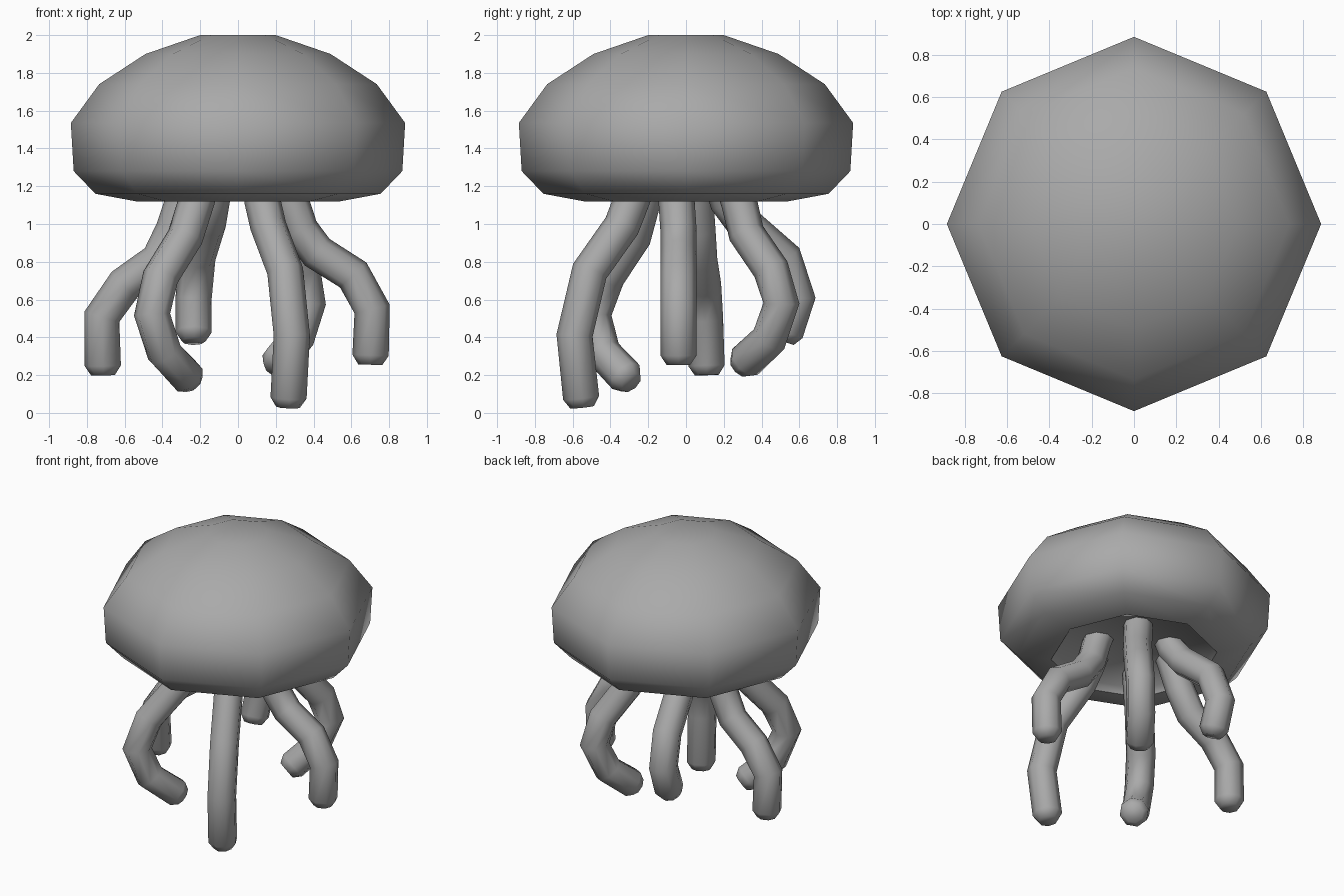
import bpy, bmesh, math
from mathutils import Vector

cube = bpy.data.objects.get("Cube")
if cube:
    bpy.data.objects.remove(cube, do_unlink=True)

SIDES = 8
ARM_RADIUS = 0.096

grey = bpy.data.materials.new("soft_grey")
grey.use_nodes = True
tone = (0.4, 0.4, 0.4, 1)
grey.diffuse_color = tone
grey.node_tree.nodes["Principled BSDF"].inputs["Base Color"].default_value = tone


def finish(name, bm):
    """Turn a bmesh into a smooth-shaded grey object."""
    bmesh.ops.recalc_face_normals(bm, faces=bm.faces)
    mesh = bpy.data.meshes.new(name)
    bm.to_mesh(mesh)
    bm.free()
    mesh.materials.append(grey)
    obj = bpy.data.objects.new(name, mesh)
    bpy.context.collection.objects.link(obj)
    bpy.ops.object.select_all(action="DESELECT")
    obj.select_set(True)
    bpy.context.view_layer.objects.active = obj
    bpy.ops.object.shade_smooth_by_angle(angle=math.radians(62))
    return obj


def add_ring(bm, centre, u, v, radius):
    angles = [math.tau * i / SIDES for i in range(SIDES)]
    return [bm.verts.new(centre + (u * math.cos(a) + v * math.sin(a)) * radius)
            for a in angles]


def skin(bm, rings):
    """Bridge consecutive rings and cap both ends."""
    for low, high in zip(rings, rings[1:]):
        for i in range(SIDES):
            j = (i + 1) % SIDES
            bm.faces.new((low[i], low[j], high[j], high[i]))
    bm.faces.new(rings[0])
    bm.faces.new(rings[-1])


# Eight-sided bell with a shallow recess underneath: (radius, height)
bell_profile = [(0.2, 2.0), (0.49, 1.9), (0.735, 1.74), (0.885, 1.535),
                (0.87, 1.28), (0.755, 1.16), (0.54, 1.12), (0.51, 1.165)]
bm = bmesh.new()
X, Y = Vector((1, 0, 0)), Vector((0, 1, 0))
skin(bm, [add_ring(bm, Vector((0, 0, z)), X, Y, r) for r, z in bell_profile])
finish("bell", bm)


def tentacle(name, points):
    """Sweep an eight-sided tube along a path, with mitred bends and a blunt tip."""
    path = [Vector(p) for p in points]
    path.insert(0, Vector((path[0].x * 0.9, path[0].y * 0.9, 1.2)))
    tip_dir = (path[-1] - path[-2]).normalized()
    path.insert(-1, path[-1] - tip_dir * 0.05)
    bm = bmesh.new()
    rings = []
    u = X.copy()
    for i, p in enumerate(path):
        before = (p - path[max(i - 1, 0)]).normalized()
        after = (path[min(i + 1, len(path) - 1)] - p).normalized()
        t = (before + after).normalized()
        u = (u - t * u.dot(t)).normalized()
        radius = ARM_RADIUS * (0.66 if i == len(path) - 1 else 1)
        rings.append(add_ring(bm, p, u, t.cross(u), radius))
    skin(bm, rings)
    finish(name, bm)


# Six curling tentacles
tentacle("front_left_tentacle", [
    (0.13, -0.29, 1.12), (0.16, -0.34, 0.99), (0.25, -0.51, 0.75),
    (0.285, -0.59, 0.41), (0.265, -0.55, 0.03)])
tentacle("front_right_tentacle", [
    (-0.22, -0.23, 1.12), (-0.28, -0.28, 0.93), (-0.41, -0.42, 0.72),
    (-0.455, -0.49, 0.52), (-0.39, -0.44, 0.32), (-0.24, -0.29, 0.16)])
tentacle("right_tentacle", [
    (-0.29, 0.05, 1.12), (-0.34, 0.06, 0.97), (-0.42, 0.07, 0.81),
    (-0.6, 0.09, 0.68), (-0.72, 0.1, 0.51), (-0.715, 0.11, 0.2)])
tentacle("left_tentacle", [
    (0.28, -0.05, 1.12), (0.33, -0.04, 0.97), (0.42, -0.04, 0.85),
    (0.61, -0.04, 0.73), (0.71, -0.04, 0.55), (0.7, -0.04, 0.255)])
tentacle("back_left_tentacle", [
    (0.2, 0.28, 1.12), (0.24, 0.32, 0.95), (0.34, 0.45, 0.76),
    (0.37, 0.505, 0.58), (0.31, 0.44, 0.39), (0.19, 0.28, 0.24)])
tentacle("back_right_tentacle", [
    (-0.14, 0.22, 1.12), (-0.16, 0.31, 1.0), (-0.215, 0.52, 0.82),
    (-0.235, 0.59, 0.61), (-0.235, 0.51, 0.38)])
